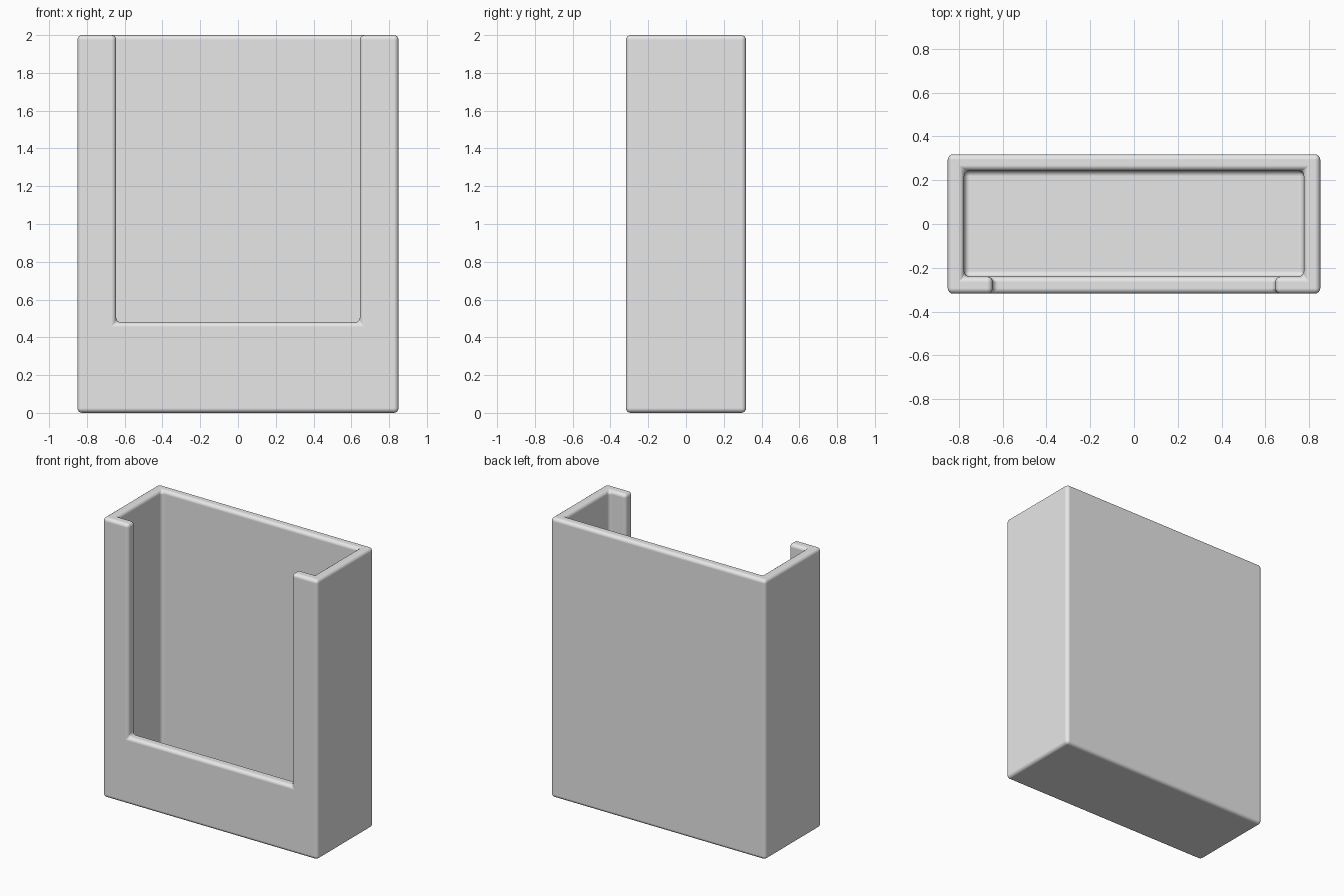
import bpy, bmesh, math

if "Cube" in bpy.data.objects:
    bpy.data.objects.remove(bpy.data.objects["Cube"])

# Grid lines that bound the walls, the floor and the front opening
XS = [-0.85, -0.775, -0.645, 0.645, 0.775, 0.85]
YS = [-0.318, -0.24, 0.243, 0.318]
ZS = [0.0, 0.078, 0.48, 2.0]
NX, NY, NZ = len(XS) - 1, len(YS) - 1, len(ZS) - 1


def solid(i, j, k):
    if not (0 <= i < NX and 0 <= j < NY and 0 <= k < NZ):
        return False
    cavity = 1 <= i <= 3 and j == 1 and k >= 1
    opening = i == 2 and j == 0 and k == 2
    return not (cavity or opening)


# Holder shell: a face wherever a solid cell meets an empty one
bm = bmesh.new()
for i in range(NX):
    for j in range(NY):
        for k in range(NZ):
            if not solid(i, j, k):
                continue
            for axis in range(3):
                for side in (0, 1):
                    n = [i, j, k]
                    n[axis] += 2 * side - 1
                    if solid(*n):
                        continue
                    a, b = (axis + 1) % 3, (axis + 2) % 3
                    ring = [(0, 0), (1, 0), (1, 1), (0, 1)]
                    if side == 0:
                        ring.reverse()
                    verts = []
                    for u, v in ring:
                        c = [i, j, k]
                        c[axis] += side
                        c[a] += u
                        c[b] += v
                        verts.append(bm.verts.new((XS[c[0]], YS[c[1]], ZS[c[2]])))
                    bm.faces.new(verts)

bmesh.ops.remove_doubles(bm, verts=bm.verts, dist=1e-4)
bmesh.ops.dissolve_limit(bm, angle_limit=math.radians(1),
                         verts=bm.verts, edges=bm.edges)
bmesh.ops.recalc_face_normals(bm, faces=bm.faces)

mesh = bpy.data.meshes.new("holder_shell")
bm.to_mesh(mesh)
bm.free()
holder = bpy.data.objects.new("holder_shell", mesh)
bpy.context.collection.objects.link(holder)

# Plain grey plastic
grey = bpy.data.materials.new("light_grey")
grey.diffuse_color = (0.8, 0.8, 0.8, 1.0)
grey.use_nodes = True
grey.node_tree.nodes["Principled BSDF"].inputs["Base Color"].default_value = grey.diffuse_color
mesh.materials.append(grey)

# Rounded edges inside and out
for poly in mesh.polygons:
    poly.use_smooth = True
bevel = holder.modifiers.new("rounded_edges", "BEVEL")
bevel.width = 0.025
bevel.segments = 4
bevel.limit_method = "ANGLE"
bevel.angle_limit = math.radians(30)
bevel.harden_normals = True
